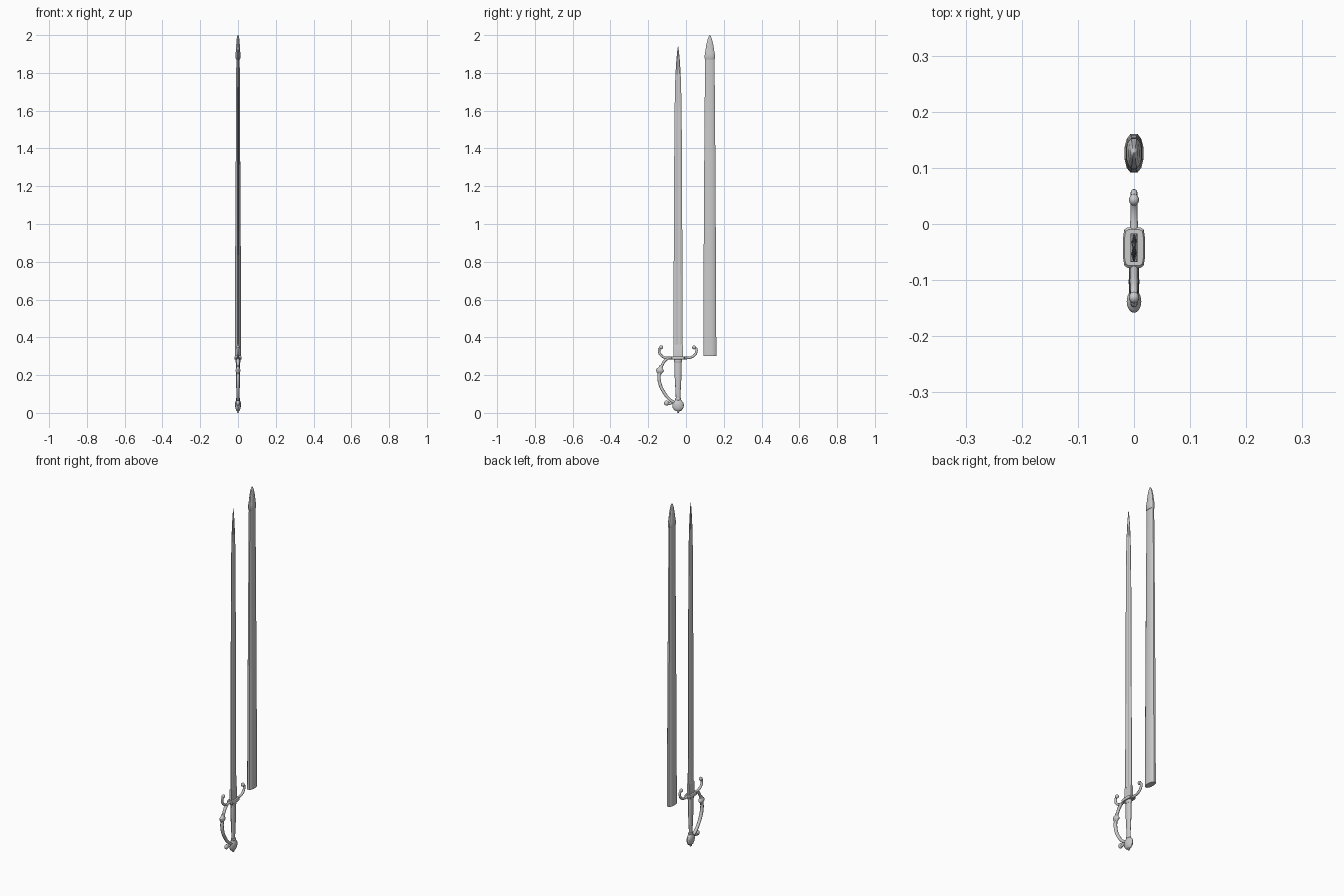
import bpy, bmesh, math
from mathutils import Vector

def mesh_object(name, rings, angle=35):
    """Skin a list of equal-length vertex rings and cap both ends."""
    bm = bmesh.new()
    vs = [[bm.verts.new(p) for p in ring] for ring in rings]
    n = len(vs[0])
    for a, b in zip(vs, vs[1:]):
        for i in range(n):
            j = (i + 1) % n
            bm.faces.new((a[i], a[j], b[j], b[i]))
    bm.faces.new(vs[0][::-1])
    bm.faces.new(vs[-1])
    bmesh.ops.recalc_face_normals(bm, faces=bm.faces)
    me = bpy.data.meshes.new(name)
    bm.to_mesh(me)
    bm.free()
    ob = bpy.data.objects.new(name, me)
    bpy.context.collection.objects.link(ob)
    bpy.context.view_layer.objects.active = ob
    ob.select_set(True)
    bpy.ops.object.shade_smooth_by_angle(angle=math.radians(angle))
    ob.select_set(False)
    return ob

def loft(name, profile, cy, stations, angle=35):
    """Stations are (z, half width x, half width y)."""
    return mesh_object(name, [[(px * hx, cy + py * hy, z) for px, py in profile]
                              for z, hx, hy in stations], angle)

def sweep(name, pts, sx=1.0, sides=12, steps=5):
    """Tube in the yz plane through (y, z, radius) points, smoothed."""
    P = [Vector(p) for p in pts]
    P = [2 * P[0] - P[1]] + P + [2 * P[-1] - P[-2]]
    path = []
    for k in range(1, len(P) - 2):
        a, b, c, d = P[k - 1:k + 3]
        for s in range(steps):
            t = s / steps
            path.append(0.5 * (2 * b + (c - a) * t + (2 * a - 5 * b + 4 * c - d) * t * t
                               + (3 * b - a - 3 * c + d) * t ** 3))
    path.append(P[-2])
    rings = []
    for i, p in enumerate(path):
        tan = path[min(i + 1, len(path) - 1)] - path[max(i - 1, 0)]
        nrm = Vector((-tan.y, tan.x)).normalized()
        r = max(p.z, 0.001)
        ring = []
        for q in range(sides):
            w = 2 * math.pi * q / sides
            ring.append((r * sx * math.cos(w), p.x + nrm.x * r * math.sin(w),
                         p.y + nrm.y * r * math.sin(w)))
        rings.append(ring)
    return mesh_object(name, rings)

def ball(name, y, z, rx, r):
    prof = circle(16)
    st = [(z - r * math.cos(math.pi * (i + .1) / 8.2),
           rx * math.sin(math.pi * (i + .1) / 8.2),
           r * math.sin(math.pi * (i + .1) / 8.2)) for i in range(9)]
    return loft(name, prof, y, st)

def circle(n):
    return [(math.cos(2 * math.pi * i / n), math.sin(2 * math.pi * i / n)) for i in range(n)]

CY, SY = -0.042, 0.126

# blade: flat ricasso blending into a shallow-fullered, double-edged blade
edge = [(0.2, -1), (0.8, -.5), (0.45, 0), (0.8, .5), (0.2, 1),
        (-0.8, .5), (-0.45, 0), (-0.8, -.5)]
edge = edge[:5] + [(-0.2, 1)] + edge[5:] + [(-0.2, -1)]
loft("blade", edge, CY, [(0.36, .0075, .0245), (0.9, .0065, .0225), (1.5, .0055, .0195),
                         (1.72, .005, .0165), (1.80, .0045, .0135), (1.87, .0035, .009),
                         (1.92, .002, .004), (1.94, .0006, .0008)], 20)
box = [(1, -1), (1, 1), (-1, 1), (-1, -1)]
loft("ricasso", box, CY, [(0.29, .0065, .0255), (0.355, .0065, .025), (0.363, .004, .0245)], 20)

# scabbard with chape at the closed end
body = [(0.38, -1), (0.8, -.74), (1, -.35), (1, .35), (0.8, .74), (0.38, 1)]
body += [(-x, y) for x, y in body[::-1]]
loft("scabbard", body, SY, [(0.30, .0165, .0345), (0.32, .0165, .0345), (0.9, .0145, .032),
                            (1.4, .0115, .029), (1.88, .009, .025)])
loft("scabbard_chape", body, SY, [(1.872, .011, .0255), (1.88, .0135, .0275),
                                  (1.90, .0135, .0265), (1.91, .012, .0245),
                                  (1.95, .0095, .0185), (1.98, .007, .011),
                                  (1.995, .004, .005), (2.0, .0012, .0015)])

# guard plate
plate = [(0.6, -1), (0.88, -.9), (1, -.5), (1, .5), (0.88, .9), (0.6, 1)]
plate += [(-x, y) for x, y in plate[::-1]]
loft("guard_plate", plate, CY, [(0.283, .017, .032), (0.287, .0195, .036),
                                (0.295, .0195, .036), (0.299, .017, .032)])

# curled quillons
sweep("front_quillon", [(-.06, .291, .008), (-.10, .291, .0065), (-.122, .297, .0065),
                        (-.139, .314, .0065), (-.142, .336, .006), (-.134, .347, .005)])
sweep("rear_quillon", [(-.02, .291, .008), (.01, .291, .0065), (.033, .297, .0065),
                       (.051, .313, .0065), (.056, .336, .006), (.046, .347, .005)])
ball("front_quillon_knob", -.131, .347, .009, .0105)
ball("rear_quillon_knob", .043, .347, .009, .0105)

# knuckle bow with its central swelling
sweep("knuckle_bow", [(-.095, .290, .007), (-.113, .275, .0075), (-.126, .253, .007),
                      (-.138, .222, .008), (-.143, .185, .0085), (-.134, .142, .0085),
                      (-.110, .098, .008), (-.085, .070, .008), (-.055, .050, .008)], 1.1)
sweep("bow_swelling", [(-.129, .252, .007), (-.131, .247, .0105), (-.134, .240, .011),
                       (-.137, .228, .0205), (-.139, .218, .019), (-.140, .208, .011),
                       (-.141, .202, .0075)], 0.62, 14, 3)
sweep("bow_scroll", [(-.072, .064, .007), (-.082, .051, .0075), (-.095, .048, .0075)])
ball("bow_scroll_knob", -.103, .052, .010, .0135)

# grip with collars
round16 = circle(16)
loft("grip", round16, CY, [(0.07, .0075, .0115), (0.13, .009, .0145), (0.20, .0115, .0185),
                           (0.25, .011, .0185), (0.285, .0105, .017)])
loft("grip_top_collar", round16, CY, [(0.267, .0115, .0185), (0.271, .0135, .021),
                                      (0.28, .0135, .021), (0.285, .0125, .0195)])
loft("grip_bottom_collar", round16, CY, [(0.066, .009, .013), (0.069, .011, .016),
                                         (0.076, .011, .016), (0.079, .009, .013)])

# faceted pommel and end button
loft("pommel", circle(12), CY, [(0.009, .005, .010), (0.014, .010, .020), (0.026, .014, .028),
                                (0.042, .0155, .031), (0.056, .0145, .027),
                                (0.066, .010, .018), (0.071, .008, .012)])
loft("pommel_button", round16, CY, [(0.0, .003, .003), (0.003, .006, .006),
                                    (0.008, .0065, .0065), (0.014, .0055, .0055)])
